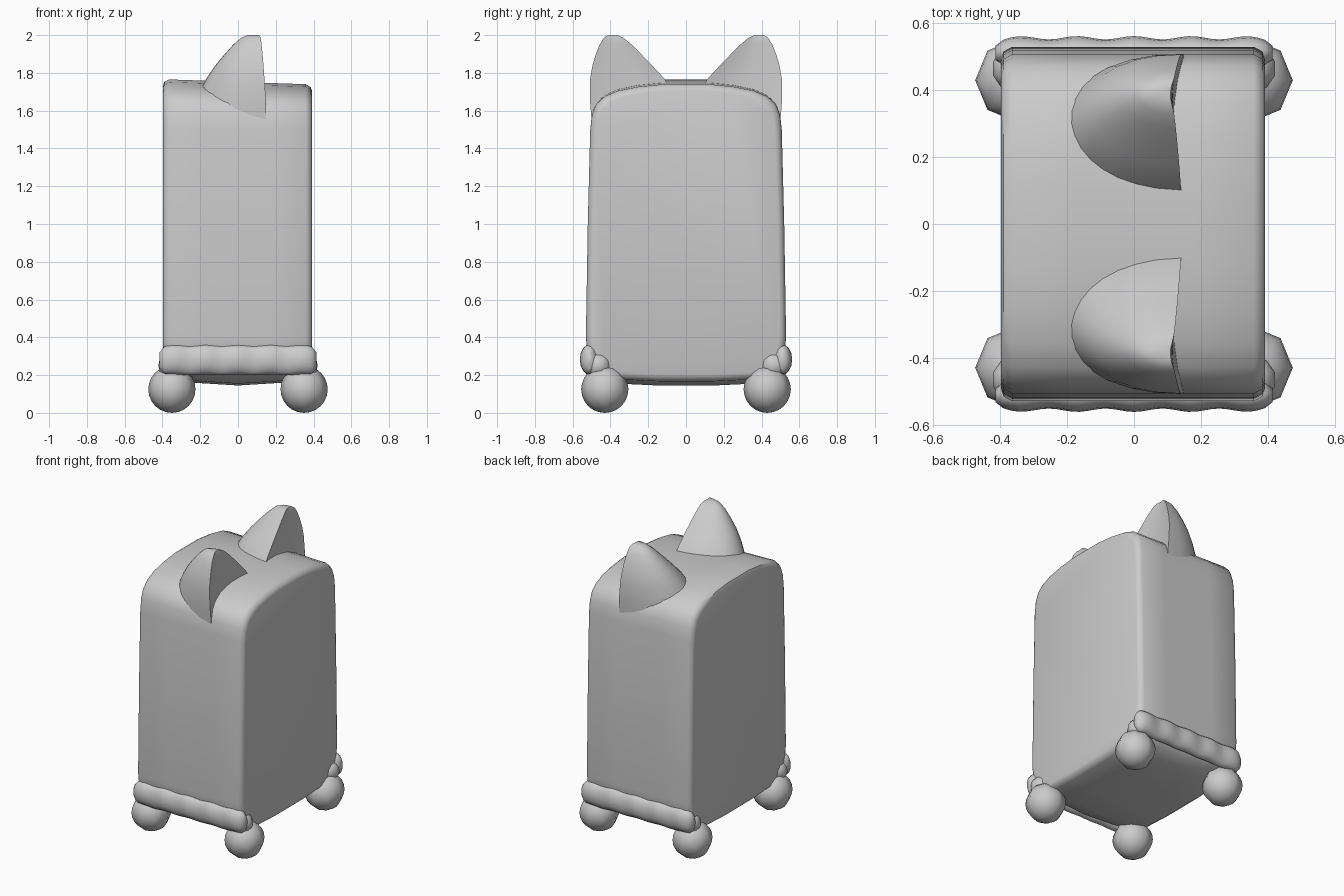
import bpy, bmesh, math
from mathutils import Vector

old = bpy.data.objects.get("Cube")
if old:
    bpy.data.objects.remove(old, do_unlink=True)

grey = bpy.data.materials.new("plain_grey")
grey.use_nodes = True
grey.diffuse_color = (0.6, 0.6, 0.6, 1)
grey.node_tree.nodes["Principled BSDF"].inputs["Base Color"].default_value = (0.6, 0.6, 0.6, 1)


def finish(name, bm, angle=40):
    bmesh.ops.recalc_face_normals(bm, faces=bm.faces)
    mesh = bpy.data.meshes.new(name)
    bm.to_mesh(mesh)
    bm.free()
    ob = bpy.data.objects.new(name, mesh)
    bpy.context.collection.objects.link(ob)
    mesh.materials.append(grey)
    bpy.ops.object.select_all(action='DESELECT')
    ob.select_set(True)
    bpy.context.view_layer.objects.active = ob
    bpy.ops.object.shade_smooth_by_angle(angle=math.radians(angle))
    return ob


def loft(name, rings, angle=40):
    """Skin closed rings of equal length and cap both ends."""
    bm = bmesh.new()
    loops = [[bm.verts.new(p) for p in ring] for ring in rings]
    n = len(loops[0])
    for a, b in zip(loops, loops[1:]):
        for i in range(n):
            j = (i + 1) % n
            bm.faces.new((a[i], a[j], b[j], b[i]))
    bm.faces.new(loops[0])
    bm.faces.new(loops[-1])
    return finish(name, bm, angle)


# Body: half outline in (y, z), mirrored and lofted along x with rounded ends
half = [(0.15, 0.17), (0.36, 0.18), (0.46, 0.21), (0.515, 0.27), (0.53, 0.4),
        (0.52, 1.0), (0.507, 1.5), (0.497, 1.58), (0.475, 1.635), (0.43, 1.675),
        (0.36, 1.705), (0.25, 1.727), (0.12, 1.74)]
outline = half + [(-y, z) for y, z in reversed(half)]


def body_ring(x, inset):
    ring = []
    for y, z in outline:
        if z > 1.5:
            z += (0.36 - x) * 0.035 * (z - 1.5) / 0.24
        elif z < 0.3:
            z -= 0.025 * (1 - abs(x) / 0.4)
        ring.append((x, y * (1 - inset / 0.53), 0.95 + (z - 0.95) * (1 - inset / 0.8)))
    return ring


ends = [(0.398, 0.035), (0.39, 0.014), (0.365, 0.0)]
sections = [(-x, i) for x, i in ends] + [(-0.18, 0), (0, 0), (0.18, 0)]
sections += [(x - 0.006, i) for x, i in reversed(ends)]
loft("body", [body_ring(x, i) for x, i in sections])

# Ears: half-round cones with a hollowed face towards +x
# Each level: height, inner y, outer y, rear x, face x
levels = [(1.55, 0.0, 0.5, -0.27, 0.15), (1.66, 0.05, 0.509, -0.225, 0.147),
          (1.77, 0.115, 0.507, -0.168, 0.14), (1.84, 0.18, 0.495, -0.12, 0.135),
          (1.9, 0.238, 0.477, -0.07, 0.13), (1.95, 0.288, 0.457, -0.025, 0.125),
          (1.985, 0.33, 0.435, 0.015, 0.12), (2.0, 0.362, 0.412, 0.05, 0.112)]


def ear_ring(level, side):
    z, inner, outer, rear, face = level
    mid, r = (inner + outer) / 2, (outer - inner) / 2
    ring = []
    for k in range(17):
        a = math.pi * k / 16
        ring.append((face + (rear - face) * math.sin(a) ** 0.9, side * (mid + r * math.cos(a)), z))
    for k in range(1, 6):
        u = -1 + k / 3
        ring.append((face - 0.12 * r * (1 - u * u), side * (mid + r * u), z))
    return ring


for side, label in ((-1, "front"), (1, "back")):
    loft(label + "_ear", [ear_ring(lv, side) for lv in levels], 45)

# Scalloped roll along the lower front and back edges
for side, label in ((-1, "front"), (1, "back")):
    rings = []
    for k in range(37):
        x = -0.415 + 0.83 * k / 36
        size = min(1, 0.55 + 0.45 * math.sqrt(max(0, 1 - (abs(x) / 0.415) ** 16)))
        wave = 0.005 * math.cos(x * 2 * math.pi / 0.17)
        rings.append([(x, side * (0.512 + (0.045 * size + wave) * math.cos(a)),
                       0.28 + wave * 0.5 + 0.08 * size * math.sin(a))
                      for a in (2 * math.pi * i / 14 for i in range(14))])
    loft(label + "_roll", rings, 60)

# Ball feet with short necks
for sx in (-1, 1):
    for sy in (-1, 1):
        label = ("front" if sy < 0 else "back") + ("_left" if sx > 0 else "_right")
        bm = bmesh.new()
        bmesh.ops.create_uvsphere(bm, u_segments=8, v_segments=12, radius=0.125)
        bmesh.ops.translate(bm, verts=bm.verts, vec=Vector((sx * 0.35, sy * 0.43, 0.125)))
        finish(label + "_foot", bm, 60)
        bm = bmesh.new()
        bmesh.ops.create_uvsphere(bm, u_segments=10, v_segments=8, radius=0.07)
        bmesh.ops.translate(bm, verts=bm.verts, vec=Vector((sx * 0.355, sy * 0.465, 0.25)))
        finish(label + "_neck", bm, 60)
